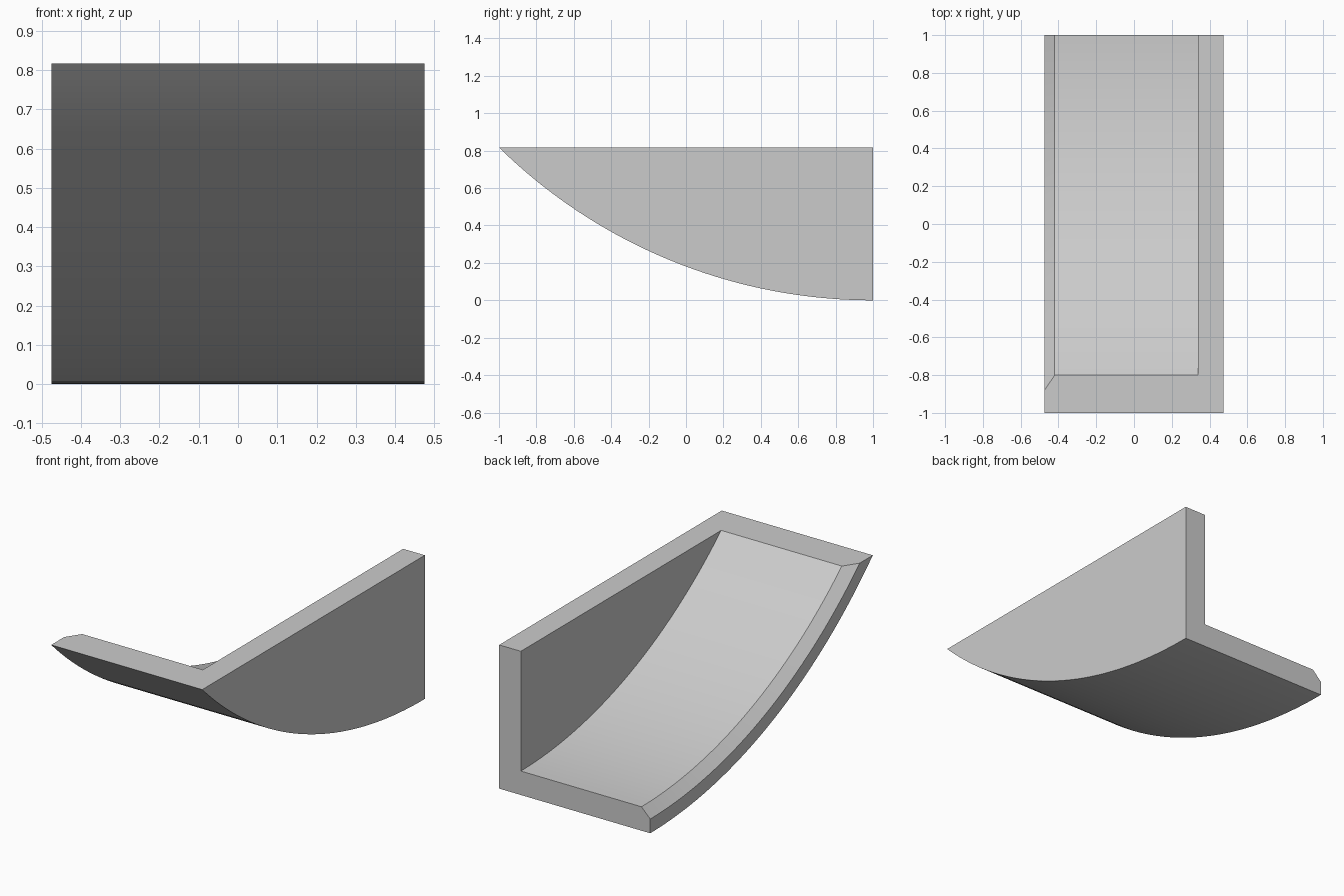
import bpy, bmesh, math

cube = bpy.data.objects.get("Cube")
if cube:
    bpy.data.objects.remove(cube, do_unlink=True)

HEIGHT = 0.817          # level of the flat top
HALF_W = 0.475
R_OUT = 2.856           # underside arc, tangent to the ground at y = 1
THICK = 0.136           # floor and wall thickness
CHAMFER = 0.055
STEPS = 48
R_IN = R_OUT - THICK
DROP = R_OUT - HEIGHT   # arc centre above the flat top


def arc_point(radius, t):
    """Point (y, z) on an arc running from the back end up to the flat top."""
    a = t * math.acos(DROP / radius)
    return 1 - radius * math.sin(a), R_OUT - radius * math.cos(a)


# L-shaped section: (x, arc radius, lies on the flat top)
section = [
    (HALF_W, R_OUT, False),
    (-HALF_W, R_OUT, False),
    (-HALF_W, R_IN + CHAMFER, False),
    (-HALF_W + CHAMFER, R_IN, False),
    (HALF_W - THICK, R_IN, False),
    (HALF_W - THICK, R_IN, True),
    (HALF_W, R_OUT, True),
]

# Sweep the section along the arc
bm = bmesh.new()
rings = []
for i in range(STEPS + 1):
    ring = []
    for x, radius, on_top in section:
        y, z = arc_point(radius, i / STEPS)
        ring.append(bm.verts.new((x, y, HEIGHT if on_top else z)))
    rings.append(ring)
n = len(section)
for a, b in zip(rings, rings[1:]):
    for k in range(n):
        m = (k + 1) % n
        bm.faces.new((a[k], a[m], b[m], b[k]))

# Back end and flat front lip
bm.faces.new(rings[0])
bm.faces.new(rings[-1][:5])
bmesh.ops.remove_doubles(bm, verts=bm.verts, dist=1e-5)

# Merge the flat wall strips into single faces
bmesh.ops.dissolve_limit(bm, angle_limit=math.radians(0.1),
                         verts=bm.verts, edges=bm.edges)
bmesh.ops.recalc_face_normals(bm, faces=bm.faces)

mesh = bpy.data.meshes.new("curved_bracket")
bm.to_mesh(mesh)
bm.free()
bracket = bpy.data.objects.new("curved_bracket", mesh)
bpy.context.collection.objects.link(bracket)

# Single light grey material
grey = bpy.data.materials.new("light_grey")
grey.use_nodes = True
colour = (0.6, 0.6, 0.6, 1)
grey.diffuse_color = colour
grey.node_tree.nodes["Principled BSDF"].inputs["Base Color"].default_value = colour
mesh.materials.append(grey)

# Smooth arc, crisp corners
bpy.ops.object.select_all(action='DESELECT')
bracket.select_set(True)
bpy.context.view_layer.objects.active = bracket
bpy.ops.object.shade_smooth_by_angle(angle=math.radians(25))
